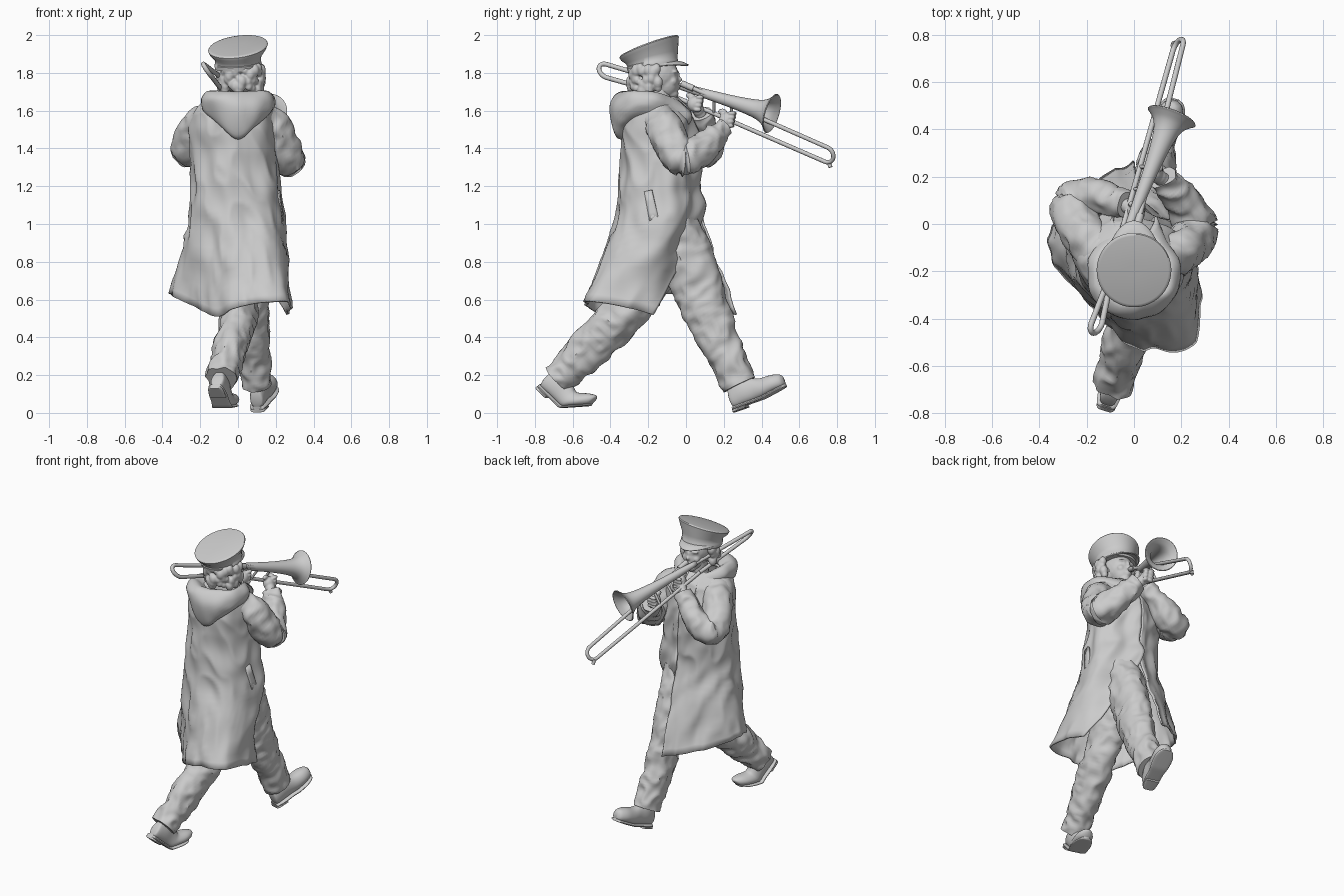
import bpy, bmesh, math, random
from math import sin, cos, pi, radians
from mathutils import Vector, Matrix, noise

if "Cube" in bpy.data.objects:
    bpy.data.objects.remove(bpy.data.objects["Cube"])

random.seed(4)
V = Vector


def spline(P, n):
    """Catmull-Rom through points of any dimension, n steps per span."""
    P = [V(p) for p in P]
    if n == 1:
        return P
    out = []
    for i in range(len(P) - 1):
        b, c = P[i], P[i + 1]
        a = P[i - 1] if i else b * 2 - c
        d = P[i + 2] if i + 2 < len(P) else c * 2 - b
        for k in range(n):
            t = k / n
            out.append((b * 2 + (c - a) * t + (a * 2 - b * 5 + c * 4 - d) * t ** 2
                        + (b * 3 - a - c * 3 + d) * t ** 3) * 0.5)
    return out + [P[-1]]


def make(name, bm):
    me = bpy.data.meshes.new(name)
    bm.to_mesh(me)
    bm.free()
    ob = bpy.data.objects.new(name, me)
    bpy.context.collection.objects.link(ob)
    return ob


def loft(name, rings, closed=True, caps=True, thick=0):
    """Skin a list of equal-length point rows."""
    bm = bmesh.new()
    R = [[bm.verts.new(p) for p in r] for r in rings]
    m = len(R[0])
    for a, b in zip(R, R[1:]):
        for j in range(m if closed else m - 1):
            k = (j + 1) % m
            bm.faces.new((a[j], a[k], b[k], b[j]))
    if closed and caps:
        bm.faces.new(R[0])
        bm.faces.new(R[-1])
    bmesh.ops.recalc_face_normals(bm, faces=bm.faces)
    ob = make(name, bm)
    if thick:
        s = ob.modifiers.new("thickness", 'SOLIDIFY')
        s.thickness, s.offset = thick, 0
    return ob


def tube(name, pts, n=1, side=(1, 0, 0), sides=16, fold=0, caps=True, thick=0):
    """Sweep ellipses along points (x, y, z, r_side, r_other) with cloth noise."""
    P = spline([tuple(p) if len(p) == 5 else (*p, p[3]) for p in pts], n)
    rings = []
    for i, p in enumerate(P):
        t = (P[min(i + 1, len(P) - 1)] - P[max(i - 1, 0)]).to_3d().normalized()
        s = V(side)
        s = (s - t * s.dot(t)).normalized()
        o = t.cross(s)
        ring = []
        for k in range(sides):
            a = 2 * pi * k / sides
            d = s * cos(a) + o * sin(a)
            q = p.to_3d() + s * cos(a) * p[3] + o * sin(a) * p[4]
            w = noise.noise(q * 9) + 0.9 * (1 - 2.5 * abs(noise.noise(q * 14 + V((3, 1, 7)))))
            ring.append(q + d * fold * w)
        rings.append(ring)
    return loft(name, rings, True, caps, thick)


def patch(name, rows, nu, nv, thick, fold=0, axis=(0, -0.13)):
    """Smooth sheet through a control grid, pushed out from an axis by folds."""
    cols = list(zip(*[spline(r, nu) for r in rows]))
    grid = list(zip(*[spline(c, nv) for c in cols]))
    out = []
    for row in grid:
        r2 = []
        for p in row:
            d = V((p.x - axis[0], p.y - axis[1], 0)).normalized()
            w = noise.noise(V((p.x * 10, p.y * 10, p.z * 3.0)))
            w += 0.8 * (1 - 3 * abs(noise.noise(V((p.x * 9 + p.z * 3, p.y * 9, p.z * 5 + 4)))))
            r2.append(p + d * fold * w)
        out.append(r2)
    return loft(name, out, False, False, thick)


def blob(name, balls, voxel=0.007):
    """Fuse ellipsoids (location, scale) into one soft form."""
    bm = bmesh.new()
    for loc, sc in balls:
        M = Matrix.Translation(loc) @ Matrix.Diagonal((*sc, 1))
        bmesh.ops.create_icosphere(bm, subdivisions=3, radius=1, matrix=M)
    ob = make(name, bm)
    r = ob.modifiers.new("fuse", 'REMESH')
    r.mode, r.voxel_size, r.use_smooth_shade = 'VOXEL', voxel, True
    s = ob.modifiers.new("soften", 'SMOOTH')
    s.factor, s.iterations = 0.5, 3
    return ob


# Long coat: elliptical body rows blended down to an irregular swinging hem
hem = [(.25, -.17, .52), (.275, -.32, .56), (.25, -.49, .59), (.1, -.53, .58), (-.03, -.5, .55),
       (-.11, -.41, .51), (-.24, -.27, .57), (-.36, -.1, .63), (-.3, .05, .6), (-.17, .16, .56), (.0, .27, .52)]
angles = [84, 20, -40, -70, -100, -120, -150, -185, -215, -240, -275]
levels = [(1.67, .0, -.15, .1, .11), (1.62, -.01, -.15, .18, .15), (1.52, -.02, -.14, .22, .185),
          (1.4, -.02, -.13, .22, .2), (1.2, -.01, -.14, .23, .21), (1.02, -.005, -.145, .25, .225)]
rows = [[(cx + rx * cos(radians(a)), cy + ry * sin(radians(a)), z) for a in angles]
        for z, cx, cy, rx, ry in levels]
patch("long_coat", rows + [hem], 16, 12, .012, .013)

# Hood lying on the shoulders: half grid mirrored
half = [[(.05, -.05, 1.65), (.09, -.12, 1.66), (.08, -.23, 1.65), (0, -.26, 1.64)],
        [(.065, -.03, 1.64), (.15, -.15, 1.69), (.135, -.29, 1.70), (0, -.34, 1.695)],
        [(.085, .01, 1.60), (.19, -.19, 1.665), (.14, -.34, 1.65), (0, -.395, 1.62)],
        [(.085, .025, 1.56), (.18, -.22, 1.61), (.1, -.345, 1.54), (0, -.37, 1.475)],
        [(.07, .01, 1.53), (.15, -.19, 1.58), (.08, -.3, 1.52), (0, -.325, 1.45)]]
patch("hood", [r + [(-x, y, z) for x, y, z in r[-2::-1]] for r in half], 8, 6, .012, .009)

# Pocket flap on the right side
patch("pocket_flap", [[(.208, -.22, 1.17), (.216, -.18, 1.18)], [(.235, -.19, 1.0), (.24, -.14, 1.01)]], 3, 3, .014)

# Trouser legs
tube("front_leg", [(.06, -.06, 1.0, .10, .12), (.06, .02, .8, .1, .135), (.07, .09, .58, .088, .122),
                   (.085, .19, .35, .08, .1), (.1, .285, .15, .075, .088)], 16, sides=44, fold=.011)
tube("back_leg", [(.01, -.08, .95, .11, .14), (.01, -.2, .73, .1, .13), (.0, -.355, .5, .092, .112),
                  (-.045, -.53, .32, .083, .1), (-.09, -.68, .18, .075, .085)], 16, sides=44, fold=.012)

# Coat sleeves with a bent elbow each
tube("right_sleeve", [(.12, -.15, 1.57, .075), (.195, -.11, 1.5, .09), (.26, -.03, 1.355, .09),
                      (.225, .07, 1.39, .08), (.15, .165, 1.48, .055), (.125, .195, 1.51, .05)],
     11, side=(0, 1, 0), sides=36, fold=.012)
tube("left_sleeve", [(-.13, -.14, 1.57, .08), (-.21, -.04, 1.5, .092), (-.255, .075, 1.385, .087),
                     (-.17, .11, 1.43, .077), (-.06, .09, 1.55, .055), (-.03, .08, 1.585, .048)],
     11, side=(0, 1, 0), sides=36, fold=.012)


# Shoes: upper, sole and heel lofted along the foot
def shoe(name, origin, pitch, yaw, bend):
    M = (Matrix.Translation(origin) @ Matrix.Rotation(yaw, 4, 'Z') @ Matrix.Rotation(pitch, 4, 'X'))
    st = [(0, .024, .03, .08), (.012, .036, .0, .11), (.07, .045, 0, .14), (.13, .046, 0, .125), (.19, .055, 0, .1),
          (.25, .056, 0, .088), (.295, .04, .0, .07), (.312, .016, .01, .05)]

    def part(label, stations, n, power):
        rings = []
        for y, w, lo, hi in spline(stations, n):
            lift = max(0, y - .17) * bend
            ring = []
            for k in range(24):
                a = 2 * pi * k / 24
                c, s = [math.copysign(abs(q) ** power, q) for q in (cos(a), sin(a))]
                ring.append(M @ V((w * c * (1 - .25 * max(s, 0)), y - lift * bend * .35,
                                   (lo + hi) / 2 + (hi - lo) / 2 * s + lift)))
            rings.append(ring)
        loft(name + label, rings)
    part("_upper", st, 4, .75)
    part("_sole", [(y, w + .005, -.008, .01) for y, w, _, _ in st], 4, .4)
    part("_heel", [(y, w, -.022, -.004) for y, w in ((-.002, .028), (.012, .04), (.075, .046))], 2, .4)


shoe("front_shoe", (.1, .25, .024), radians(19), -.25, .15)
shoe("back_shoe", (-.12, -.775, .145), radians(-42), -.3, .8)

# Head with face features, and neck
tube("neck", [(0, -.15, 1.55, .07), (.005, -.13, 1.72, .06)], 4)
blob("head", [((.01, -.155, 1.79), (.085, .115, .1)), ((.01, -.105, 1.75), (.066, .07, .085)),
              ((.01, -.075, 1.69), (.035, .036, .028)), ((.01, -.045, 1.765), (.014, .026, .016)),
              ((.01, -.05, 1.785), (.01, .018, .03)), ((.01, -.048, 1.728), (.025, .02, .008)),
              ((.01, -.05, 1.715), (.02, .018, .007)), ((.045, -.07, 1.755), (.028, .025, .026)),
              ((-.025, -.07, 1.755), (.028, .025, .026)), ((.04, -.06, 1.807), (.03, .018, .01)),
              ((-.02, -.06, 1.807), (.03, .018, .01))], .006)

# Curly hair below the cap
curls = []
for i in range(85):
    a, z = radians(random.uniform(165, 375)), random.uniform(1.70, 1.825)
    k = 1 - max(0, 1.75 - z) * 2
    r = random.uniform(.016, .027)
    curls.append(((.015 + .108 * k * cos(a), -.175 + .118 * k * sin(a), z), (r, r, r * 1.3)))
blob("curly_hair", curls + [((.01, -.19, 1.77), (.095, .1, .08))], .006)

# Peaked cap: sheared rings from band to tilted crown
cap = [(-.175, 1.825, .122, .133, .05, .12), (-.178, 1.85, .125, .136, .06, .16),
       (-.178, 1.855, .121, .132, .06, .17), (-.18, 1.882, .124, .138, .08, .25),
       (-.192, 1.917, .15, .152, .11, .34), (-.195, 1.936, .158, .157, .12, .36),
       (-.196, 1.942, .154, .153, .12, .36), (-.196, 1.944, .145, .144, .12, .36), (-.196, 1.947, .03, .03, .12, .36)]
loft("peaked_cap", [[(rx * cos(a), cy + ry * sin(a), z + sx * rx * cos(a) + sy * ry * sin(a))
                     for a in (2 * pi * k / 64 for k in range(64))] for cy, z, rx, ry, sx, sy in cap])
brim = [radians(a) for a in range(15, 166, 15)]
patch("cap_visor", [[(.12 * cos(a), -.175 + (.12 + f * sin(a)) * sin(a), 1.842 + .02 * sin(a) - d * sin(a))
                     for a in brim] for f, d in ((0, 0), (.035, .006), (.068, .022))], 3, 4, .007)


# Trombone tubing
def u_turn(a, b, way, bulge):
    a, b, way = V(a), V(b), V(way).normalized()
    m = (a + b) / 2
    return [m + (a - m) * cos(t) + way * bulge * sin(t) for t in (pi * k / 12 for k in range(13))]


def pipe(name, pts, r):
    tube(name, [(*p, r) for p in pts], sides=12)


way = (.36, 1.17, -.5)
mouth, joint = V((.015, .0, 1.735)), V((-.06, -.06, 1.675))
end_a, end_b = V((.205, .75, 1.405)), V((.165, .735, 1.33))
bow_a, bow_b = V((-.135, -.42, 1.775)), V((-.18, -.42, 1.845))
bell = V((.16, .455, 1.585))
pipe("slide", [mouth] + u_turn(end_a, end_b, way, .042) + [joint], .0115)
pipe("tuning_bow", [joint] + u_turn(bow_a, bow_b, (-.36, -1.1, .35), .045) + [bow_b.lerp(bell, .55)], .0125)
pipe("mouthpiece", [mouth - V((.006, .022, -.009)), mouth + V((.012, .04, -.018))], .017)
for i, t in enumerate((.2, .32)):
    pipe("slide_brace_%d" % i, [mouth.lerp(end_a, t), joint.lerp(end_b, t + .06)], .008)
pipe("slide_end_knob", [end_b + V((.0, .02, 0)), end_b + V((.005, .03, -.03))], .011)

# Flared bell
flare = [(.42, .013), (.55, .02), (.7, .027), (.8, .034), (.88, .043), (.93, .053), (.965, .069), (.99, .093), (1, .106)]
tube("bell", [(*bow_b.lerp(bell, t), r) for t, r in flare], 4, sides=40, caps=False, thick=.006)


# Hands gripping the instrument
def hand(name, c, wrist):
    c, wrist = V(c), V(wrist)
    balls = [(wrist.lerp(c, t), (.032, .032, .034)) for t in (.2, .5, .8)] + [(c, (.036, .04, .042))]
    for k in range(4):
        z = .036 - k * .022
        balls += [(c + V((.022, .028 - k * .004, z)), (.018, .022, .012)),
                  (c + V((-.012, .04 - k * .004, z)), (.024, .014, .011))]
    balls += [(c + V((-.012, -.022, .045)), (.014, .024, .016))]
    blob(name, balls, .005)


hand("right_hand", (.085, .215, 1.55), (.13, .18, 1.5))
hand("left_hand", (.01, .045, 1.635), (-.04, .085, 1.57))

# Smooth shading with crisp edges
bpy.ops.object.select_all(action='DESELECT')
for ob in bpy.data.objects:
    ob.select_set(True)
    bpy.context.view_layer.objects.active = ob
bpy.ops.object.shade_smooth_by_angle(angle=radians(50))
